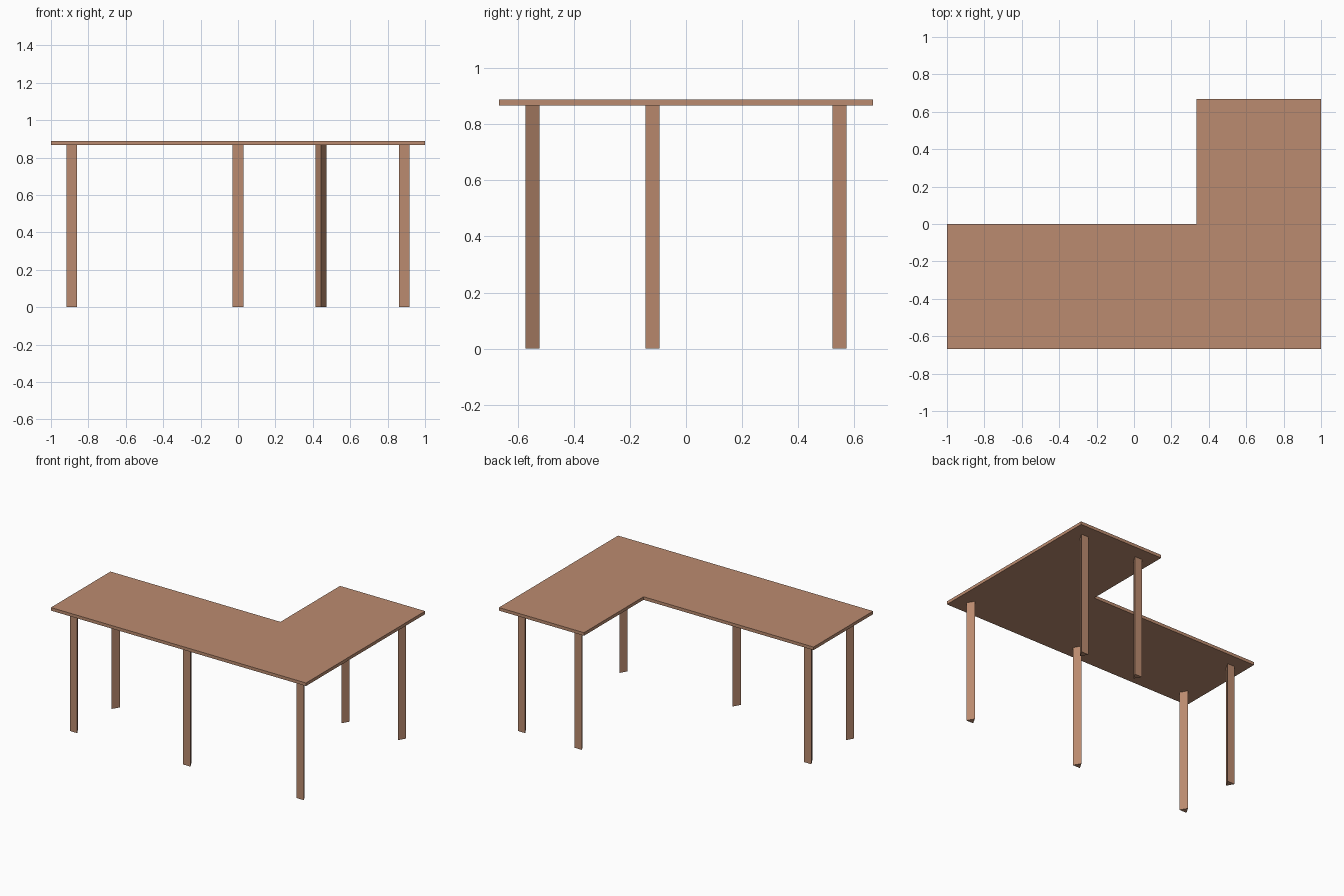
import bpy, bmesh, math

if "Cube" in bpy.data.objects:
    bpy.data.objects.remove(bpy.data.objects["Cube"])

H, T = 0.889, 0.022      # overall height, top thickness
R = 0.0333               # leg radius (three-sided legs)

wood = bpy.data.materials.new("wood")
wood.diffuse_color = (0.50, 0.26, 0.16, 1)
wood.use_nodes = True
wood.node_tree.nodes["Principled BSDF"].inputs["Base Color"].default_value = wood.diffuse_color


def prism(name, outline, z0, z1):
    """Extrude a flat counter-clockwise outline from z0 up to z1."""
    bm = bmesh.new()
    base = bm.faces.new([bm.verts.new((x, y, z0)) for x, y in outline])
    ext = bmesh.ops.extrude_face_region(bm, geom=[base], use_keep_orig=True)
    top = [v for v in ext["geom"] if isinstance(v, bmesh.types.BMVert)]
    bmesh.ops.translate(bm, verts=top, vec=(0, 0, z1 - z0))
    bmesh.ops.recalc_face_normals(bm, faces=bm.faces)
    mesh = bpy.data.meshes.new(name)
    bm.to_mesh(mesh)
    bm.free()
    mesh.materials.append(wood)
    obj = bpy.data.objects.new(name, mesh)
    bpy.context.collection.objects.link(obj)


def leg(name, x, y, apex):
    """Triangular leg; apex is +1 or -1 for its sharp edge facing +y or -y."""
    angles = [math.radians(90 * apex + 120 * i) for i in range(3)]
    prism(name, [(x + R * math.cos(a), y + R * math.sin(a)) for a in angles], 0, H - T)


# L-shaped table top
prism("table_top", [(-1, -0.667), (1, -0.667), (1, 0.667),
                    (0.333, 0.667), (0.333, 0), (-1, 0)], H - T, H)

# Front legs show a flat face forward
for side, x in (("left", -0.889), ("middle", 0), ("right", 0.889)):
    leg("front_leg_" + side, x, -0.556, 1)

# Rear legs show a flat face backward
for side, x, y in (("left", -0.889, -0.111), ("inner", 0.444, 0.556), ("right", 0.889, 0.556)):
    leg("back_leg_" + side, x, y, -1)
